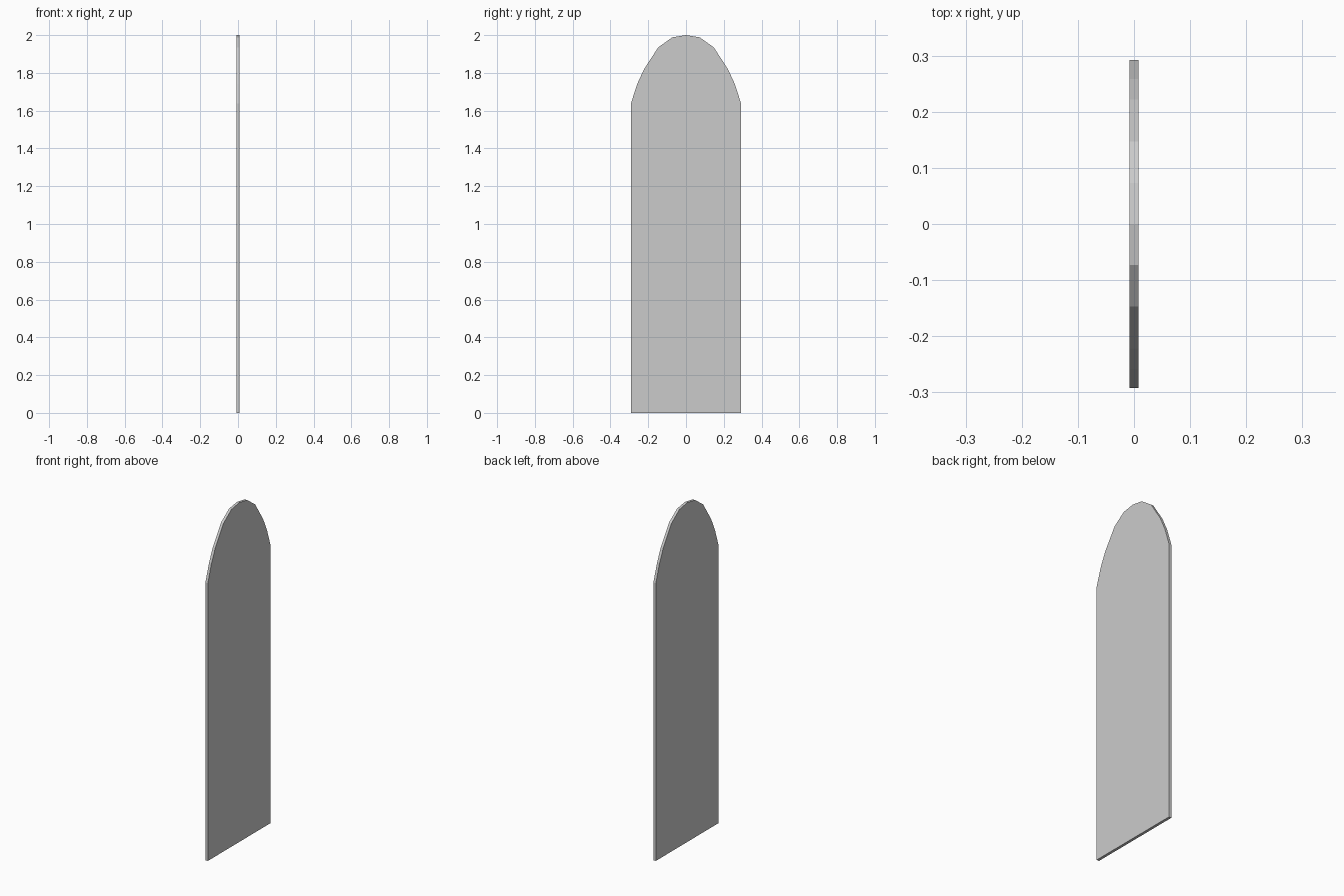
import bpy, bmesh

if "Cube" in bpy.data.objects:
    bpy.data.objects.remove(bpy.data.objects["Cube"])

HALF_THICKNESS = 0.008

# Right half of the arched outline (y, z), from base to just before the crown
half = [(0.292, 0.0), (0.292, 1.637), (0.258, 1.742), (0.222, 1.82),
        (0.147, 1.935), (0.073, 1.988)]
outline = half + [(0.0, 2.0)] + [(-y, z) for y, z in reversed(half)]

# Flat arched panel: one face extruded through its thickness
bm = bmesh.new()
face = bm.faces.new([bm.verts.new((-HALF_THICKNESS, y, z)) for y, z in outline])
result = bmesh.ops.extrude_face_region(bm, geom=[face], use_keep_orig=True)
moved = [g for g in result["geom"] if isinstance(g, bmesh.types.BMVert)]
bmesh.ops.translate(bm, verts=moved, vec=(2 * HALF_THICKNESS, 0, 0))
bmesh.ops.recalc_face_normals(bm, faces=bm.faces)

mesh = bpy.data.meshes.new("arched_panel")
bm.to_mesh(mesh)
bm.free()
panel = bpy.data.objects.new("arched_panel", mesh)
bpy.context.collection.objects.link(panel)
